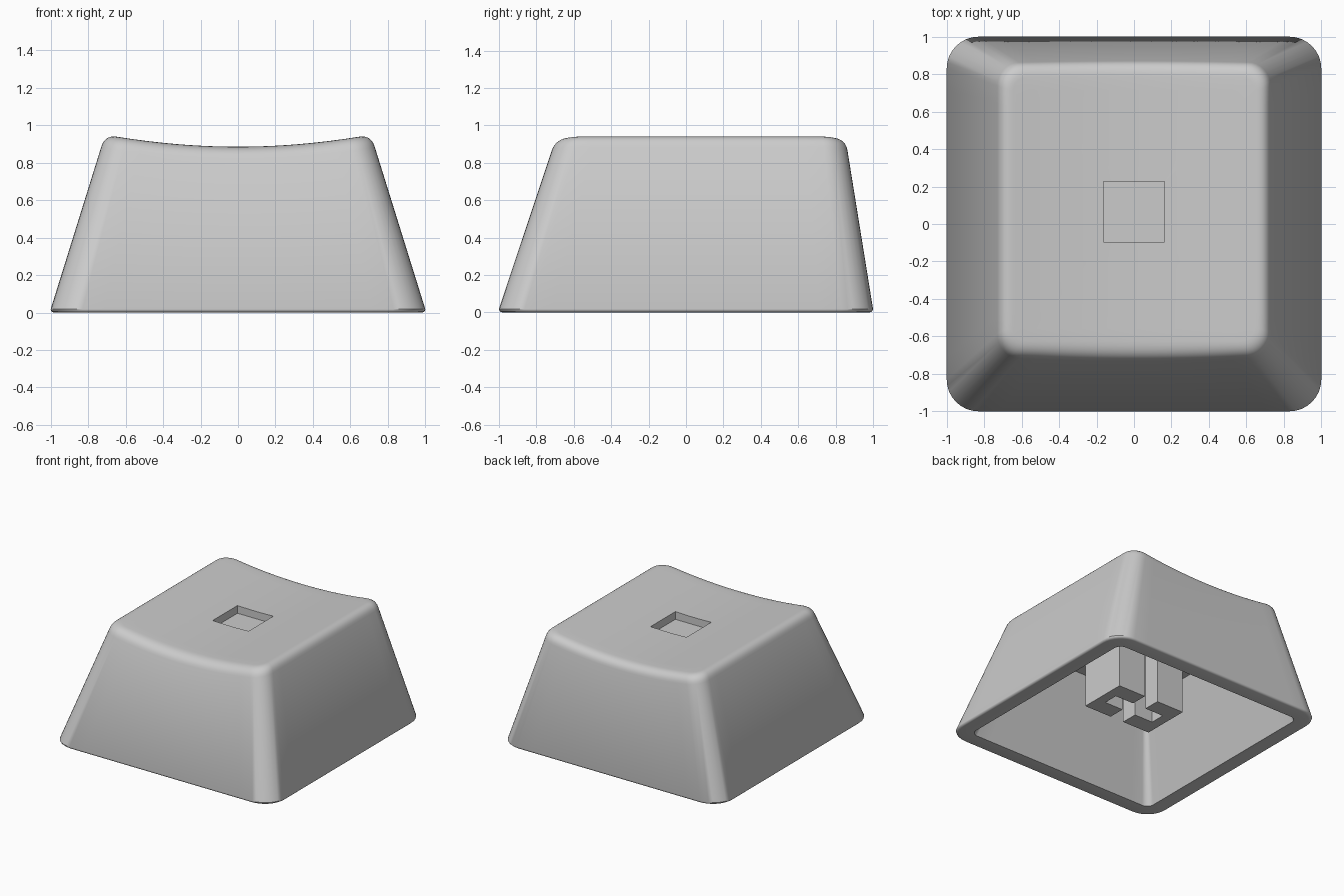
import bpy, bmesh, math
from mathutils import Vector

cube = bpy.data.objects.get("Cube")
if cube:
    bpy.data.objects.remove(cube, do_unlink=True)

grey = bpy.data.materials.new("light grey plastic")
grey.use_nodes = True
grey.diffuse_color = (0.6, 0.6, 0.6, 1)
grey.node_tree.nodes["Principled BSDF"].inputs["Base Color"].default_value = (0.6, 0.6, 0.6, 1)

TOP = 0.95        # nominal height where the side walls end
SIDE = 14         # segments along a straight side
ARC = 8           # segments around a corner


def rounded_rect(x0, x1, y0, y1, r):
    """Rounded rectangle, counter-clockwise, always the same point count."""
    pts = []
    corners = [(x1 - r, y1 - r), (x0 + r, y1 - r), (x0 + r, y0 + r), (x1 - r, y0 + r)]
    for i, (cx, cy) in enumerate(corners):
        arc = [Vector((cx + r * math.cos(a), cy + r * math.sin(a)))
               for a in [math.pi / 2 * (i + k / ARC) for k in range(ARC + 1)]]
        pts += arc
        a = math.pi / 2 * (i + 1)
        nx, ny = corners[(i + 1) % 4]
        end = Vector((nx + r * math.cos(a), ny + r * math.sin(a)))
        pts += [arc[-1].lerp(end, k / SIDE) for k in range(1, SIDE)]
    return pts


def outline(z, inset=0.0, shrink=None):
    """Outline of the tapered body at height z."""
    t = z / TOP
    shrink = inset * 0.85 if shrink is None else shrink
    r = max(0.17 - 0.05 * t - shrink, 0.03)
    return rounded_rect(-1 + 0.29 * t + inset, 1 - 0.29 * t - inset,
                        -1 + 0.31 * t + inset, 1 - 0.15 * t - inset, r)


def dish(x):
    return 0.885 + 0.128 * x * x


def flat(pts, z):
    return [Vector((p.x, p.y, z)) for p in pts]


def dished(pts):
    return [Vector((p.x, p.y, dish(p.x))) for p in pts]


def wall_ring(drop):
    """Points on the outer wall a fixed drop below the dished top."""
    ring = []
    for i, p in enumerate(outline(TOP)):
        z = dish(p.x) - drop
        q = outline(z)[i]
        ring.append(Vector((q.x, q.y, z)))
    return ring


def finish(bm, name):
    bmesh.ops.recalc_face_normals(bm, faces=bm.faces)
    mesh = bpy.data.meshes.new(name)
    bm.to_mesh(mesh)
    bm.free()
    mesh.materials.append(grey)
    obj = bpy.data.objects.new(name, mesh)
    bpy.context.collection.objects.link(obj)
    return obj


# Hollow body: one loft from the ceiling, down, around the rim, up and into the recess
WALL, CEILING = 0.13, 0.74
rings = [flat(outline(CEILING, WALL), CEILING), flat(outline(0, WALL), 0)]
for k in range(4):
    a = math.pi / 2 * k / 3
    rings.append(flat(outline(0, 0.018 * (1 - math.sin(a)), 0), 0.018 * (1 - math.cos(a))))

# Rounded top edge
low, edge = wall_ring(0.065), wall_ring(0)
lip_outline = outline(TOP, 0.065, 0.045)
lip = dished(lip_outline)
for k in range(8):
    t = k / 7
    rings.append([a * (1 - t) ** 2 + b * 2 * t * (1 - t) + c * t * t
                  for a, b, c in zip(low, edge, lip)])

# Dished top running in to the square recess
recess = rounded_rect(-0.163, 0.163, -0.095, 0.226, 0.002)
for k in range(1, 9):
    rings.append(dished([p.lerp(q, k / 8) for p, q in zip(lip_outline, recess)]))
rings.append(flat(recess, 0.825))

bm = bmesh.new()
loops = [[bm.verts.new(p) for p in ring] for ring in rings]
n = len(loops[0])
for a, b in zip(loops, loops[1:]):
    for i in range(n):
        j = (i + 1) % n
        bm.faces.new((a[i], a[j], b[j], b[i]))
bm.faces.new(loops[0])
bm.faces.new(loops[-1])
body = finish(bm, "cap_body")
bpy.ops.object.select_all(action='DESELECT')
bpy.context.view_layer.objects.active = body
body.select_set(True)
bpy.ops.object.shade_smooth_by_angle(angle=math.radians(35))

# Stem: two facing C-shaped halves that leave a cross-shaped socket
GAP, REACH, HX, HY = 0.062, 0.23, 0.31, 0.2
half = [(GAP, -HY), (HX, -HY), (HX, HY), (GAP, HY),
        (GAP, GAP), (REACH, GAP), (REACH, -GAP), (GAP, -GAP)]
for side, name in ((1, "stem_left"), (-1, "stem_right")):
    bm = bmesh.new()
    face = bm.faces.new([bm.verts.new((side * x, y, 0.15)) for x, y in half])
    ext = bmesh.ops.extrude_face_region(bm, geom=[face], use_keep_orig=True)
    tops = [v for v in ext["geom"] if isinstance(v, bmesh.types.BMVert)]
    bmesh.ops.translate(bm, verts=tops, vec=(0, 0, CEILING + 0.01 - 0.15))
    finish(bm, name)
